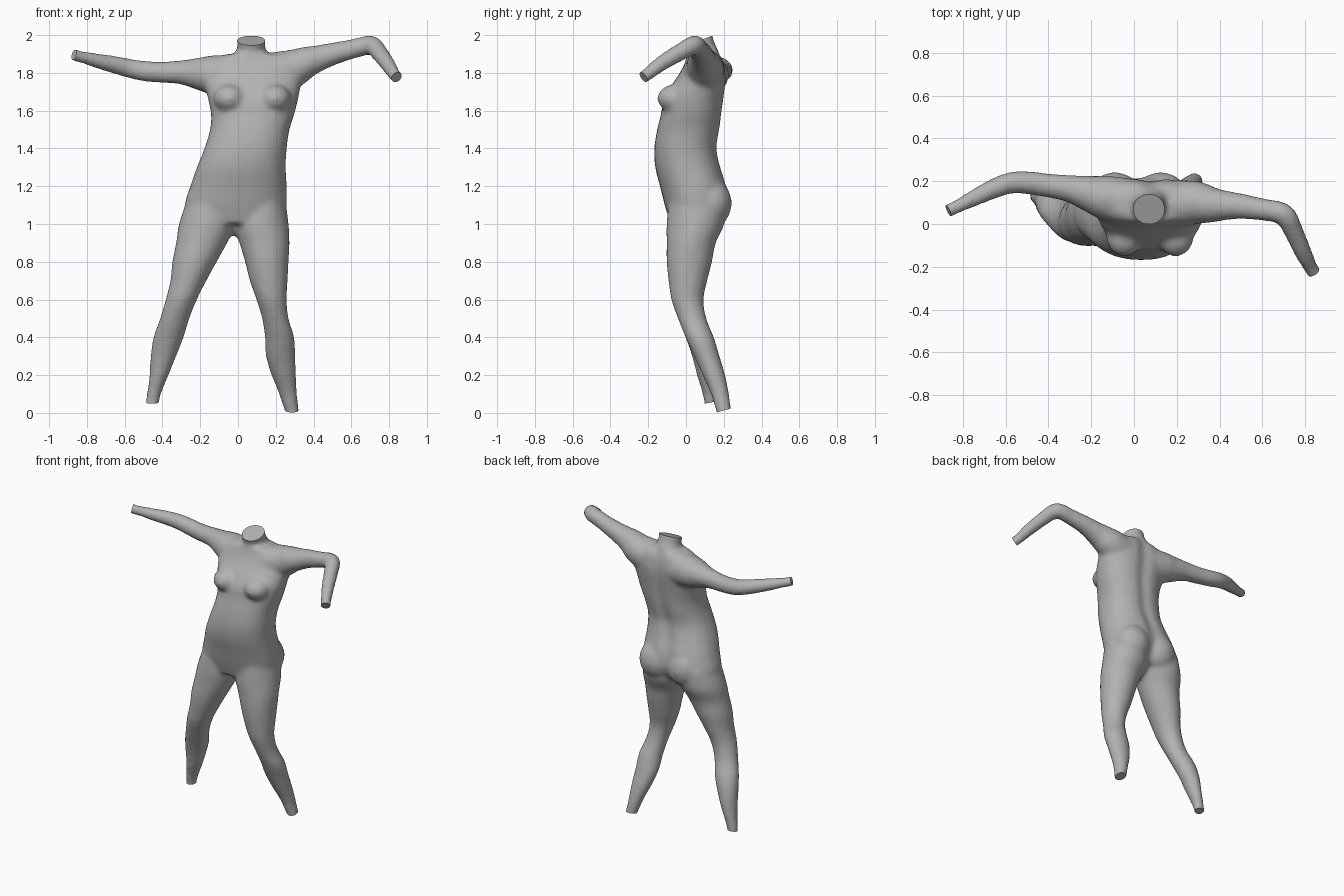
import bpy
import bmesh
from math import cos, sin, tau, pi, exp, radians
from mathutils import Vector, Matrix

SEGMENTS = 28
PAD = 0.003          # makes up for the slight shrinkage of smoothing

cube = bpy.data.objects.get("Cube")
if cube:
    bpy.data.objects.remove(cube, do_unlink=True)

skin = bpy.data.materials.new("plain_grey")
skin.use_nodes = True
grey = (0.45, 0.45, 0.45, 1)
skin.diffuse_color = grey
for node in skin.node_tree.nodes:
    if node.type == 'BSDF_PRINCIPLED':
        node.inputs["Base Color"].default_value = grey

bm = bmesh.new()


def refine(rows, steps=4):
    """Catmull-Rom interpolation of every column of a section table."""
    rows = [Vector(row) for row in rows]
    padded = [rows[0]] + rows + [rows[-1]]
    result = []
    for a, b, c, d in zip(padded, padded[1:], padded[2:], padded[3:]):
        for i in range(steps):
            t = i / steps
            result.append(b + 0.5 * t * ((c - a) + t * (
                (2 * a - 5 * b + 4 * c - d) + t * (3 * (b - c) + d - a))))
    return result + [rows[-1]]


def loft(rings):
    """Closed skin over a list of point rings."""
    loops = [[bm.verts.new(p) for p in ring] for ring in rings]
    faces = [bm.faces.new(loops[0]), bm.faces.new(loops[-1])]
    for low, high in zip(loops, loops[1:]):
        for i in range(SEGMENTS):
            j = (i + 1) % SEGMENTS
            faces.append(bm.faces.new((low[i], low[j], high[j], high[i])))
    bmesh.ops.recalc_face_normals(bm, faces=faces)


def squared(value, power):
    return abs(value) ** power * (1 if value > 0 else -1)


def stack(rows, power=1.0, groove=0.0):
    """Level sections, each row being height, x range and y range."""
    rings = []
    for z, x0, x1, y0, y1 in refine(rows):
        cx, cy = (x0 + x1) / 2, (y0 + y1) / 2
        rx, ry = (x1 - x0) / 2 + PAD, (y1 - y0) / 2 + PAD
        ring = []
        for i in range(SEGMENTS):
            a = tau * i / SEGMENTS
            x = rx * squared(cos(a), power)
            y = ry * squared(sin(a), power)
            if y > 0:      # spine furrow
                y -= groove * exp(-(x / 0.04) ** 2)
            ring.append((cx + x, cy + y, z))
        rings.append(ring)
    loft(rings)


def tube(rows, reference):
    """Round limb along a path of x, y, z, radius. Returns its end cut."""
    end = Vector(rows[-1][:3])
    direction = (end - Vector(rows[-2][:3])).normalized()
    rows = rows + [(*(end + direction * 0.03), rows[-1][3])]
    path = refine(rows)
    rings = []
    for i, row in enumerate(path):
        before, after = path[max(i - 1, 0)], path[min(i + 1, len(path) - 1)]
        tangent = (after.xyz - before.xyz).normalized()
        u = tangent.cross(Vector(reference)).normalized()
        v = u.cross(tangent)
        r = row.w + PAD
        rings.append([row.xyz + r * (u * cos(tau * k / SEGMENTS) + v * sin(tau * k / SEGMENTS))
                      for k in range(SEGMENTS)])
    loft(rings)
    return end, direction


def ellipsoid(centre, radii):
    bmesh.ops.create_uvsphere(
        bm, u_segments=SEGMENTS, v_segments=16, radius=1,
        matrix=Matrix.Translation(centre) @ Matrix.Diagonal((*radii, 1)))


# Torso
stack([
    (1.90, -.06, .22, .01, .18),
    (1.86, -.15, .30, .00, .20),
    (1.80, -.17, .33, -.03, .21),
    (1.74, -.175, .33, -.07, .21),
    (1.66, -.155, .315, -.115, .20),
    (1.58, -.14, .295, -.13, .19),
    (1.5, -.145, .27, -.15, .18),
    (1.4, -.175, .255, -.165, .165),
    (1.3, -.215, .25, -.16, .185),
    (1.2, -.25, .255, -.135, .215),
    (1.1, -.28, .255, -.11, .22),
    (1.0, -.27, .24, -.08, .17),
], power=0.87, groove=0.018)

# Chest and seat
for x in (-.045, .195):
    ellipsoid((x, -.055, 1.665), (.085, .097, .075))
for x in (-.09, .125):
    ellipsoid((x, .13, 1.11), (.125, .112, .13))

# Right leg
stack([
    (1.12, -.27, -.01, -.09, .21),
    (1.0, -.31, -.015, -.10, .20),
    (.9, -.325, -.06, -.10, .155),
    (.8, -.345, -.115, -.10, .135),
    (.7, -.355, -.17, -.09, .11),
    (.6, -.38, -.22, -.075, .09),
    (.5, -.41, -.26, -.04, .10),
    (.4, -.445, -.29, .0, .14),
    (.3, -.46, -.33, .035, .16),
    (.2, -.465, -.37, .06, .165),
    (.1, -.48, -.41, .09, .16),
    (.01, -.49, -.43, .105, .155),
])

# Left leg
stack([
    (1.12, .0, .25, -.09, .21),
    (1.0, -.025, .265, -.10, .20),
    (.9, .01, .27, -.10, .155),
    (.8, .04, .265, -.10, .135),
    (.7, .065, .26, -.09, .11),
    (.6, .10, .255, -.075, .09),
    (.5, .13, .265, -.04, .105),
    (.4, .145, .295, .0, .145),
    (.3, .15, .30, .045, .175),
    (.2, .18, .305, .09, .205),
    (.1, .22, .31, .135, .225),
    (-.04, .265, .325, .175, .245),
])

cuts = [(Vector((-.455, .13, .055)), Vector((0, .2, -1))),
        (Vector((.29, .205, .014)), Vector((0, .28, -1)))]

# Right arm
cuts.append(tube([
    (-.02, .10, 1.78, .11), (-.14, .125, 1.79, .10), (-.2, .14, 1.795, .085),
    (-.3, .165, 1.803, .061), (-.4, .18, 1.803, .053), (-.5, .193, 1.81, .051),
    (-.57, .193, 1.823, .048), (-.65, .168, 1.842, .044), (-.75, .12, 1.865, .036),
    (-.82, .085, 1.882, .029), (-.868, .062, 1.895, .029),
], (0, 0, 1)))

# Left arm
cuts.append(tube([
    (.15, .09, 1.79, .11), (.28, .10, 1.82, .10), (.36, .09, 1.855, .082),
    (.42, .087, 1.875, .068), (.5, .083, 1.9, .057), (.6, .068, 1.925, .049),
    (.68, .055, 1.945, .048), (.715, .03, 1.943, .047), (.745, -.03, 1.91, .043),
    (.79, -.13, 1.85, .038), (.825, -.2, 1.795, .031), (.84, -.225, 1.778, .031),
], (0, 0, 1)))

# Neck
cuts.append(tube([
    (.07, .09, 1.8, .10), (.07, .09, 1.89, .086),
    (.07, .082, 1.935, .071), (.07, .069, 1.971, .074),
], (1, 0, 0)))

# Fuse all parts into one skin
mesh = bpy.data.meshes.new("body")
bm.to_mesh(mesh)
bm.free()
body = bpy.data.objects.new("body", mesh)
bpy.context.collection.objects.link(body)
mesh.materials.append(skin)
fuse = body.modifiers.new("fuse", 'REMESH')
fuse.mode = 'VOXEL'
fuse.voxel_size = 0.015
soften = body.modifiers.new("soften", 'SMOOTH')
soften.factor = 0.5
soften.iterations = 6

bm = bmesh.new()
bm.from_object(body, bpy.context.evaluated_depsgraph_get())
body.modifiers.clear()

# Flat cuts at neck, wrists and ankles
for point, normal in cuts:
    near = [f for f in bm.faces if all((v.co - point).length < 0.105 for v in f.verts)]
    verts = {v for f in near for v in f.verts}
    edges = {e for f in near for e in f.edges}
    bmesh.ops.bisect_plane(bm, geom=[*verts, *edges, *near], plane_co=point,
                           plane_no=normal.normalized(), clear_outer=True)
    bmesh.ops.holes_fill(bm, edges=[e for e in bm.edges if e.is_boundary], sides=0)
bmesh.ops.recalc_face_normals(bm, faces=bm.faces)
for face in bm.faces:
    face.material_index = 0
bm.to_mesh(mesh)
bm.free()

bpy.ops.object.select_all(action='DESELECT')
body.select_set(True)
bpy.context.view_layer.objects.active = body
bpy.ops.object.shade_smooth_by_angle(angle=radians(40))
